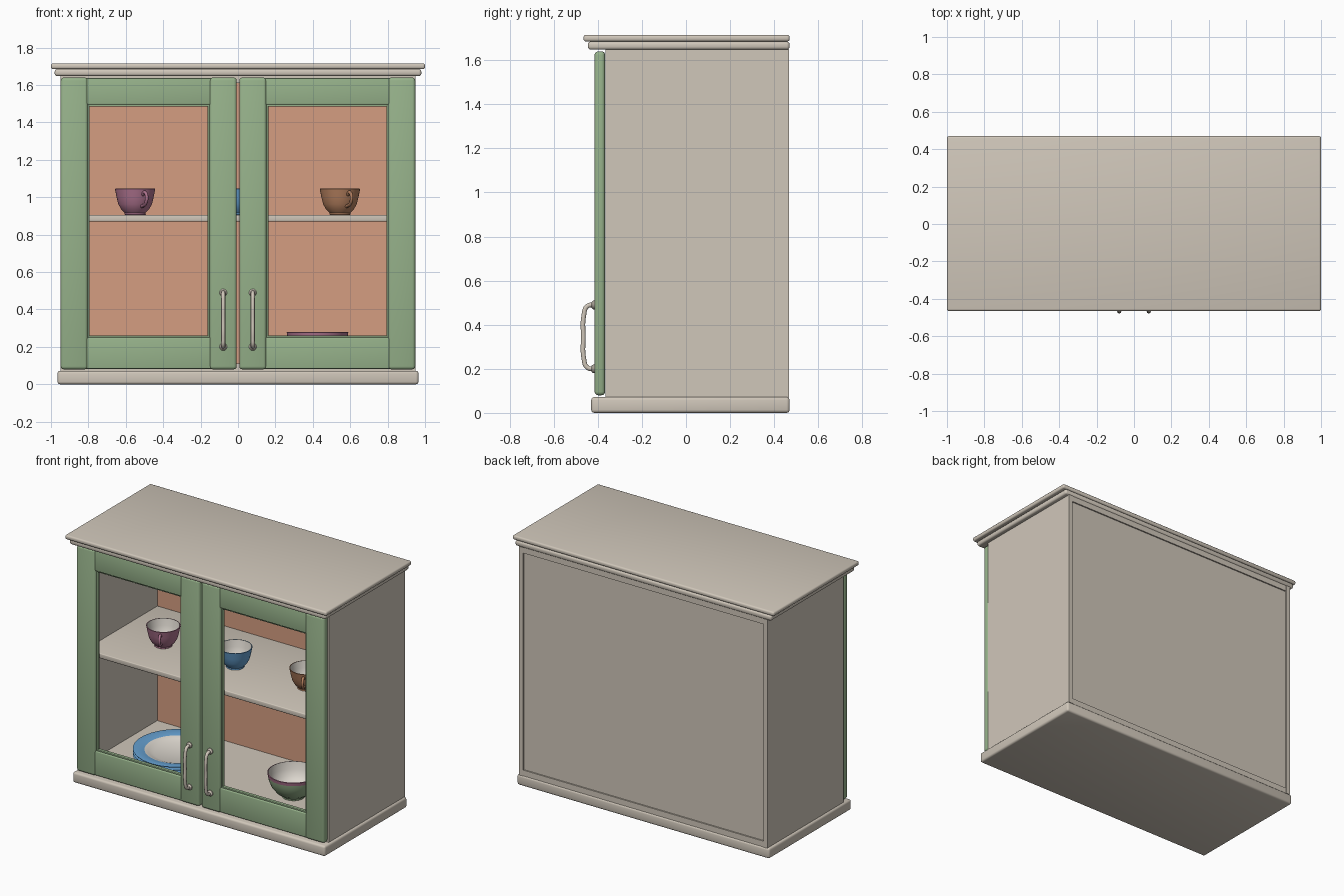
import bpy, bmesh
from math import cos, sin, pi, radians
from mathutils import Vector

if "Cube" in bpy.data.objects:
    bpy.data.objects.remove(bpy.data.objects["Cube"], do_unlink=True)


def material(name, r, g, b):
    m = bpy.data.materials.new(name)
    m.use_nodes = True
    m.diffuse_color = (r, g, b, 1)
    m.node_tree.nodes["Principled BSDF"].inputs["Base Color"].default_value = (r, g, b, 1)
    return m


CREAM = material("cream_paint", 0.63, 0.57, 0.49)
GREEN = material("sage_green", 0.31, 0.45, 0.26)
TERRA = material("terracotta", 0.66, 0.34, 0.22)
ROSE = material("rose_glaze", 0.42, 0.17, 0.27)
BLUE = material("blue_glaze", 0.13, 0.35, 0.63)
BROWN = material("brown_glaze", 0.45, 0.21, 0.11)
WHITE = material("white_glaze", 0.72, 0.68, 0.62)


def finish(name, bm, mats):
    """Turn a bmesh into an object, smooth with sharp edges kept."""
    bmesh.ops.recalc_face_normals(bm, faces=bm.faces)
    me = bpy.data.meshes.new(name)
    bm.to_mesh(me)
    bm.free()
    for m in mats:
        me.materials.append(m)
    ob = bpy.data.objects.new(name, me)
    bpy.context.collection.objects.link(ob)
    bpy.ops.object.select_all(action='DESELECT')
    ob.select_set(True)
    bpy.context.view_layer.objects.active = ob
    bpy.ops.object.shade_smooth_by_angle(angle=radians(40))
    return ob


def box(name, x, y, z, mat, bevel=0.0):
    """Box from (low, high) pairs with rounded edges."""
    bm = bmesh.new()
    bmesh.ops.create_cube(bm, size=1)
    for v in bm.verts:
        v.co = [(a + b) / 2 + c * abs(b - a) for c, (a, b) in zip(v.co, (x, y, z))]
    if bevel:
        bmesh.ops.bevel(bm, geom=bm.edges[:], offset=bevel, segments=3,
                        profile=0.5, affect='EDGES')
    return finish(name, bm, [mat])


def lathe(name, profile, centre, mats, steps=40):
    """Revolve (radius, height, material of the next band) points around z."""
    bm = bmesh.new()
    rings = []
    for r, h, _ in profile:
        n = steps if r else 1
        rings.append([bm.verts.new((r * cos(2 * pi * i / steps), r * sin(2 * pi * i / steps), h))
                      for i in range(n)])
    for low, high, point in zip(rings, rings[1:], profile):
        for i in range(steps):
            corners = [low[i % len(low)], low[(i + 1) % len(low)],
                       high[(i + 1) % len(high)], high[i % len(high)]]
            face = bm.faces.new(list(dict.fromkeys(corners)))
            face.material_index = point[2]
    ob = finish(name, bm, mats)
    ob.location = centre
    return ob


def tube(name, points, radius, mat):
    """Round bar along a smooth path."""
    cu = bpy.data.curves.new(name, 'CURVE')
    cu.dimensions = '3D'
    cu.bevel_depth = radius
    cu.bevel_resolution = 3
    cu.resolution_u = 8
    cu.use_fill_caps = True
    sp = cu.splines.new('BEZIER')
    sp.bezier_points.add(len(points) - 1)
    for bp, p in zip(sp.bezier_points, points):
        bp.co = p
        bp.handle_left_type = bp.handle_right_type = 'AUTO'
    cu.materials.append(mat)
    ob = bpy.data.objects.new(name, cu)
    bpy.context.collection.objects.link(ob)
    return ob


# Base and stepped top
BACK, FRONT = 0.47, -0.365
box("base_plinth", (-0.965, 0.965), (-0.43, BACK), (0, 0.072), CREAM, 0.014)
box("top_moulding", (-0.98, 0.98), (-0.445, BACK), (1.648, 1.685), CREAM, 0.013)
box("top_board", (-1, 1), (-0.465, BACK), (1.685, 1.715), CREAM, 0.011)

# Carcass
for side, s in (("right", -1), ("left", 1)):
    box(side + "_side_panel", (s * 0.92, s * 0.95), (FRONT, BACK - 0.003), (0.07, 1.65), CREAM)
box("floor_panel", (-0.92, 0.92), (FRONT, BACK - 0.006), (0.07, 0.11), CREAM)
box("ceiling_panel", (-0.92, 0.92), (FRONT, BACK - 0.006), (1.61, 1.65), CREAM)
box("back_panel", (-0.92, 0.92), (0.44, 0.455), (0.11, 1.61), CREAM)
box("back_lining", (-0.92, 0.92), (0.432, 0.44), (0.11, 1.61), TERRA)
box("shelf", (-0.92, 0.92), (-0.355, 0.432), (0.87, 0.905), CREAM, 0.006)

# Doors with framed openings and bar handles
for side, s in (("right", -1), ("left", 1)):
    name = side + "_door_"
    door_y, rail_y, bead_y = (-0.415, -0.367), (-0.408, -0.37), (-0.398, -0.375)
    for part, a, b in (("inner_stile", 0.007, 0.152), ("outer_stile", 0.803, 0.948)):
        box(name + part, (s * a, s * b), door_y, (0.08, 1.64), GREEN, 0.016)
    for part, z in (("bottom_rail", (0.083, 0.25)), ("top_rail", (1.495, 1.637))):
        box(name + part, (s * 0.14, s * 0.815), rail_y, z, GREEN, 0.006)
    for part, a, b in (("inner_bead", 0.15, 0.162), ("outer_bead", 0.793, 0.805)):
        box(name + part, (s * a, s * b), bead_y, (0.25, 1.495), GREEN, 0.004)
    for part, z in (("bottom_bead", (0.248, 0.26)), ("top_bead", (1.485, 1.497))):
        box(name + part, (s * 0.15, s * 0.805), bead_y, z, GREEN, 0.004)
    x = s * 0.079
    tube(name + "handle", [(x, -0.41, 0.2), (x, -0.448, 0.206), (x, -0.464, 0.25), (x, -0.466, 0.345),
                           (x, -0.464, 0.44), (x, -0.448, 0.484), (x, -0.41, 0.49)], 0.011, CREAM)
    for end, z in (("lower", 0.2), ("upper", 0.49)):
        foot = lathe(name + end + "_handle_foot",
                     [(0, 0, 0), (0.02, 0, 0), (0.02, 0.008, 0), (0.013, 0.016, 0), (0, 0.016, 0)],
                     (x, -0.413, z), [CREAM], 20)
        foot.rotation_euler.x = pi / 2

# Cups on the shelf: outside in colour, inside white
CUP = [(0, 0.004, 0), (0.048, 0.004, 0), (0.052, 0, 0), (0.057, 0.003, 0), (0.056, 0.012, 0),
       (0.074, 0.03, 0), (0.09, 0.058, 0), (0.099, 0.095, 0), (0.108, 0.14, 0), (0.103, 0.141, 1),
       (0.094, 0.095, 1), (0.084, 0.06, 1), (0.065, 0.03, 1), (0, 0.018, 1)]
for name, x, glaze, angle in (("rose_cup", -0.55, ROSE, -65), ("blue_cup", 0.0, BLUE, 180),
                              ("brown_cup", 0.545, BROWN, -65)):
    centre = Vector((x, -0.03, 0.905))
    lathe(name, CUP, centre, [glaze, WHITE])
    out = Vector((cos(radians(angle)), sin(radians(angle)), 0))
    tube(name + "_handle", [centre + out * r + Vector((0, 0, h)) for r, h in
                            ((0.096, 0.108), (0.122, 0.122), (0.146, 0.1), (0.132, 0.062), (0.084, 0.046))],
         0.009, glaze)

# Stack of plates: coloured rim, white well
PLATE = [(0, 0, 0), (0.15, 0, 0), (0.19, 0.018, 0), (0.28, 0.036, 0), (0.283, 0.041, 0),
         (0.278, 0.043, 0), (0.21, 0.032, 1), (0.185, 0.024, 1), (0.15, 0.01, 1), (0, 0.008, 1)]
for i in range(3):
    lathe("plate_%d" % (i + 1), PLATE, (-0.48, 0.03, 0.11 + 0.02 * i), [BLUE, WHITE], 56)

# Bowl with a contrasting rim band
BOWL = [(0, 0.004, 0), (0.065, 0, 0), (0.072, 0.004, 0), (0.073, 0.014, 0), (0.11, 0.04, 0),
        (0.14, 0.08, 0), (0.156, 0.12, 0), (0.161, 0.146, 1), (0.165, 0.168, 1), (0.159, 0.17, 2),
        (0.15, 0.12, 2), (0.133, 0.08, 2), (0.1, 0.045, 2), (0, 0.025, 2)]
lathe("bowl", BOWL, (0.425, 0, 0.11), [GREEN, ROSE, WHITE], 48)
